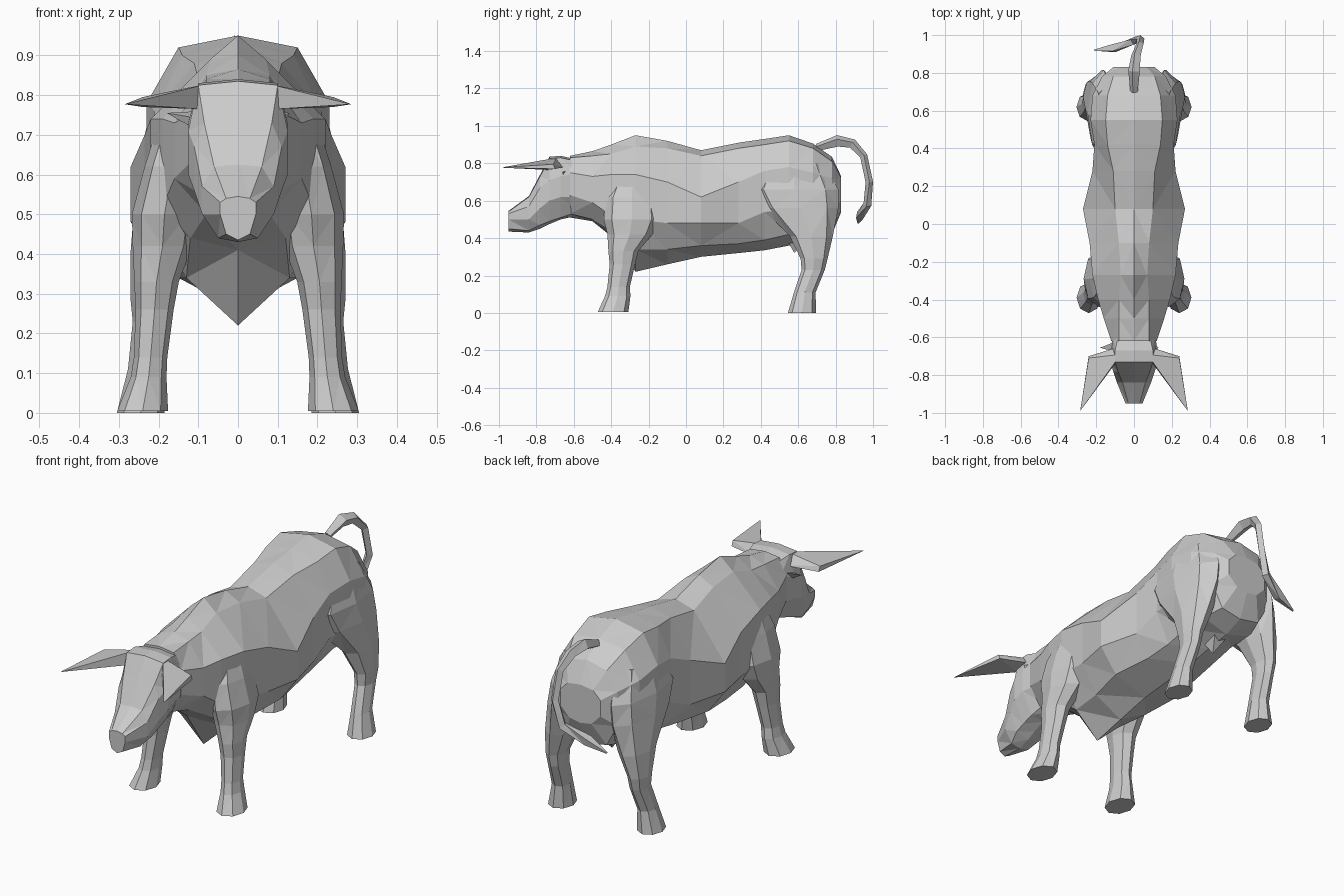
import bpy, bmesh, math
from mathutils import Vector


def finish(name, bm):
    bmesh.ops.recalc_face_normals(bm, faces=bm.faces)
    me = bpy.data.meshes.new(name)
    bm.to_mesh(me)
    bm.free()
    ob = bpy.data.objects.new(name, me)
    bpy.context.collection.objects.link(ob)
    return ob


def loft(name, rings):
    bm = bmesh.new()
    rows = [[bm.verts.new(p) for p in ring] for ring in rings]
    n = len(rows[0])
    for a, b in zip(rows, rows[1:]):
        for i in range(n):
            j = (i + 1) % n
            bm.faces.new((a[i], a[j], b[j], b[i]))
    bm.faces.new(rows[0])
    bm.faces.new(rows[-1])
    bmesh.ops.triangulate(bm, faces=bm.faces)
    return finish(name, bm)


def hull(name, points):
    bm = bmesh.new()
    for p in points:
        bm.verts.new(p)
    bmesh.ops.convex_hull(bm, input=bm.verts)
    return finish(name, bm)


def section(y, top, a, za, w, hi, lo, c, zc, bottom):
    """Symmetric ten-sided cross-section at station y."""
    half = [(a, za), (w, hi), (w, lo), (c, zc)]
    return ([(0, y, top)] + [(x, y, z) for x, z in half] + [(0, y, bottom)]
            + [(-x, y, z) for x, z in reversed(half)])


def leg(name, side, rows):
    """Eight-sided leg: rows of z, centre x, centre y, half width, half depth."""
    rings = []
    for z, x, y, rx, ry in rows:
        ring = []
        for k in range(8):
            t = k * math.pi / 4
            ring.append((side * (x + rx * math.cos(t)), y + ry * math.sin(t), z))
        rings.append(ring)
    loft(name, rings)


# Trunk from neck to rump
trunk = [
    (-0.62, .84, .08, .83, .12, .75, .63, .06, .53, .51),
    (-0.50, .865, .08, .84, .16, .73, .59, .08, .50, .49),
    (-0.40, .90, .08, .85, .19, .74, .52, .12, .44, .41),
    (-0.27, .95, .07, .89, .22, .74, .50, .13, .34, .22),
    (-0.10, .92, .08, .88, .235, .70, .48, .15, .34, .26),
    (0.08, .87, .10, .84, .27, .62, .48, .18, .36, .30),
    (0.28, .91, .11, .88, .22, .70, .48, .15, .37, .32),
    (0.42, .93, .14, .90, .21, .76, .54, .14, .39, .335),
    (0.55, .95, .15, .92, .23, .78, .55, .14, .42, .36),
    (0.68, .905, .14, .88, .22, .75, .55, .14, .42, .38),
    (0.78, .835, .11, .81, .17, .72, .55, .11, .44, .42),
    (0.83, .73, .07, .72, .11, .68, .60, .06, .55, .54),
]
loft("trunk", [section(*r) for r in trunk])

# Head with sloping forehead and narrow muzzle
head = [
    (-0.58, .82, .08, .81, .11, .75, .62, .06, .54, .52),
    (-0.67, .84, .10, .83, .125, .73, .62, .07, .51, .50),
    (-0.73, .835, .10, .825, .125, .71, .60, .07, .49, .475),
    (-0.78, .74, .085, .73, .11, .67, .56, .07, .47, .45),
    (-0.84, .625, .06, .62, .09, .57, .50, .05, .44, .43),
    (-0.95, .545, .03, .54, .045, .53, .50, .03, .45, .435),
]
loft("head", [section(*r) for r in head])

# Leg sections, top to bottom; upper ones flare into shoulder and thigh
front_rows = [
    (.76, .13, -.28, .06, .08), (.62, .165, -.29, .07, .14),
    (.50, .185, -.29, .082, .15), (.42, .19, -.30, .075, .12),
    (.33, .205, -.335, .056, .08), (.26, .21, -.34, .048, .068),
    (.14, .22, -.36, .042, .06), (.09, .225, -.365, .045, .068),
    (.005, .24, -.39, .064, .082),
]
back_rows = [
    (.80, .13, .58, .08, .16), (.66, .16, .58, .085, .235),
    (.56, .17, .61, .088, .205), (.41, .20, .67, .07, .115),
    (.29, .225, .685, .046, .072), (.23, .225, .68, .04, .062),
    (.11, .235, .635, .042, .058), (0, .245, .62, .06, .075),
]
for label, s in (("right", 1), ("left", -1)):
    leg("front_leg_" + label, s, front_rows)
    leg("back_leg_" + label, s, back_rows)
    # Horn: out to an elbow, then forward to the tip
    hull("horn_" + label, [(s * x, y, z) for x, y, z in (
        (.07, -.69, .83), (.08, -.65, .78), (.10, -.74, .765), (.10, -.73, .82),
        (.24, -.71, .795), (.24, -.70, .77), (.285, -.99, .777))])
    # Ear behind the horn
    reach = .13 if s > 0 else .18
    hull("ear_" + label, [(s * x, y, z) for x, y, z in (
        (.09, -.68, .74), (.09, -.62, .76), (.10, -.66, .71), (reach, -.655, .755))])

# Small point under the belly between the back legs
hull("underbelly", [(-.05, .52, .42), (.05, .52, .42), (.05, .66, .42),
                    (-.05, .66, .42), (0, .58, .32)])

# Tail: arches up, drops, then flicks to the left
path = [(0, .70, .885, .02), (.0, .81, .92, .032), (.01, .89, .905, .026),
        (.03, .95, .84, .02), (.035, .98, .70, .02), (.0, .97, .58, .022),
        (-.11, .93, .52, .026), (-.21, .92, .48, .004)]
pts = [Vector(p[:3]) for p in path]
rings = []
for i, p in enumerate(pts):
    d = (pts[min(i + 1, len(pts) - 1)] - pts[max(i - 1, 0)]).normalized()
    u = (Vector((1, 0, .3)) - d * d.dot(Vector((1, 0, .3)))).normalized()
    v = d.cross(u)
    r = path[i][3]
    rings.append([p + u * r, p + v * r, p - u * r, p - v * r])
loft("tail", rings)
